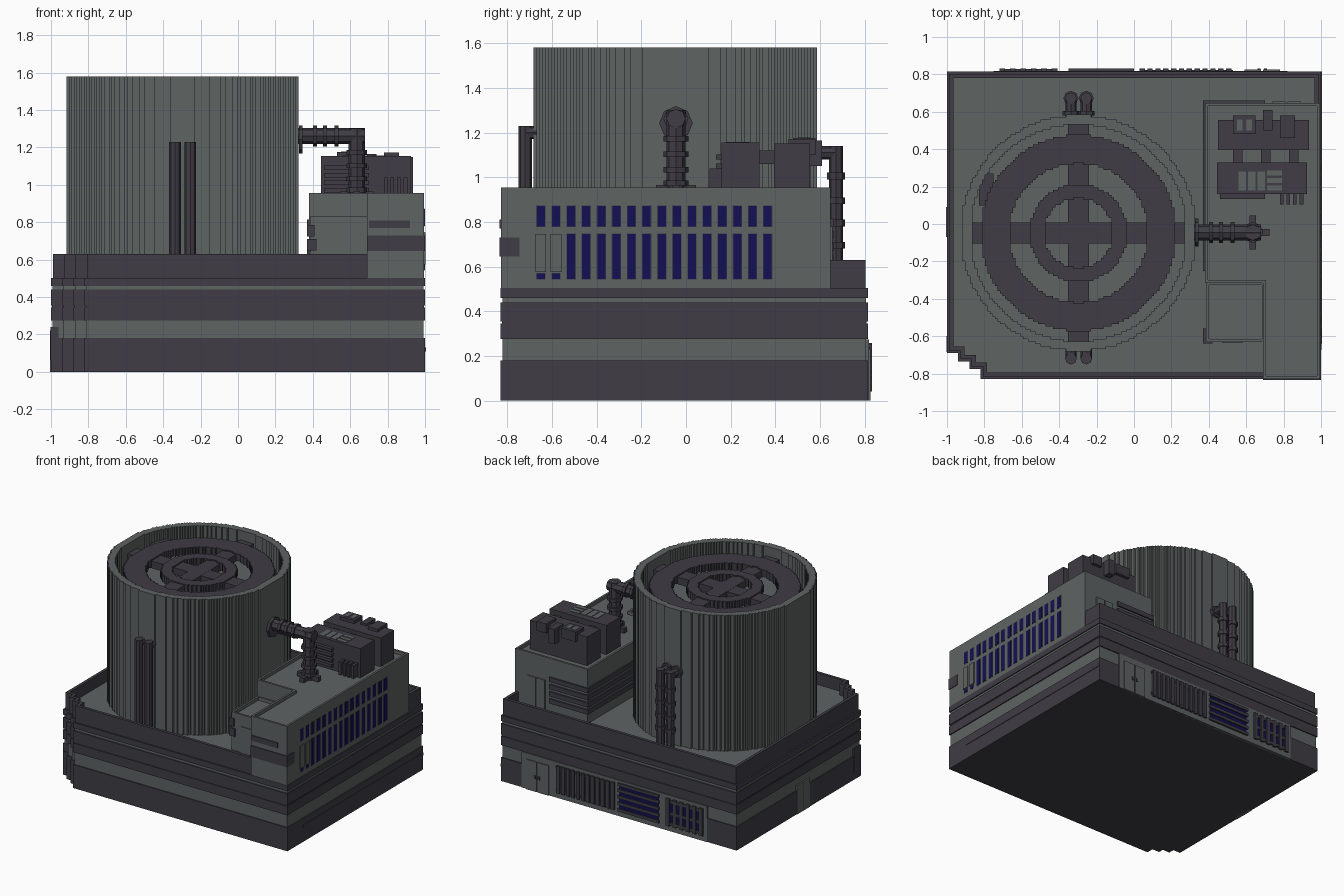
import bpy, bmesh, math
from mathutils import Vector

if "Cube" in bpy.data.objects:
    bpy.data.objects.remove(bpy.data.objects["Cube"])


def material(name, rgb):
    m = bpy.data.materials.new(name)
    m.diffuse_color = (*rgb, 1)
    m.use_nodes = True
    m.node_tree.nodes["Principled BSDF"].inputs["Base Color"].default_value = m.diffuse_color
    return m


GRAY = material("concrete_gray", (0.112, 0.125, 0.123))
DARK = material("dark_metal", (0.050, 0.046, 0.058))
NAVY = material("navy_glass", (0.006, 0.005, 0.085))


def finish(name, bm, mat):
    bmesh.ops.recalc_face_normals(bm, faces=bm.faces)
    me = bpy.data.meshes.new(name)
    bm.to_mesh(me)
    bm.free()
    me.materials.append(mat)
    ob = bpy.data.objects.new(name, me)
    bpy.context.collection.objects.link(ob)
    return ob


def boxes(name, mat, items):
    """One object from boxes given as (x0, x1, y0, y1, z0, z1)."""
    bm = bmesh.new()
    for x0, x1, y0, y1, z0, z1 in items:
        r = bmesh.ops.create_cube(bm, size=1)
        for v in r["verts"]:
            v.co = ((x0 + x1) / 2 + v.co.x * (x1 - x0), (y0 + y1) / 2 + v.co.y * (y1 - y0),
                    (z0 + z1) / 2 + v.co.z * (z1 - z0))
    return finish(name, bm, mat)


def prism(name, mat, loops, z0, z1):
    """Upright solid from an outline, with optional hole outlines."""
    bm = bmesh.new()
    edges = []
    for pts in loops:
        vs = [bm.verts.new((x, y, z0)) for x, y in pts]
        edges += [bm.edges.new((vs[i - 1], vs[i])) for i in range(len(vs))]
    if len(loops) == 1:
        bm.faces.new(vs)
    else:
        bmesh.ops.triangle_fill(bm, edges=edges, use_beauty=True, use_dissolve=False)
    r = bmesh.ops.extrude_face_region(bm, geom=bm.faces[:], use_keep_orig=True)
    for v in r["geom"]:
        if isinstance(v, bmesh.types.BMVert):
            v.co.z = z1
    return finish(name, bm, mat)


def rods(name, mat, items):
    """Eight-sided rods given as (start, end, radius)."""
    bm = bmesh.new()
    for a, b, rad in items:
        a, b = Vector(a), Vector(b)
        d = b - a
        mat4 = d.to_track_quat('Z', 'Y').to_matrix().to_4x4()
        mat4.translation = (a + b) / 2
        bmesh.ops.create_cone(bm, cap_ends=True, segments=8, radius1=rad, radius2=rad,
                              depth=d.length, matrix=mat4)
    return finish(name, mat=mat, bm=bm)


def outline(d):
    """Building footprint with the stepped front left corner, inset by d."""
    low = [(-1, -.69), (-.94, -.69), (-.94, -.735), (-.88, -.735), (-.88, -.775), (-.82, -.775), (-.82, -.83)]
    return [(x + d, y + d) for x, y in low] + [(1 - d, -.83 + d), (1 - d, .815 - d), (-1 + d, .815 - d)]


CX, CY = -.297, -.048


def stepped_circle(r, u=.0135):
    """Circle made of small square steps, like the tower's ribbed wall."""
    n = int(r / u)
    h = [round(math.sqrt(max(r * r - ((i + .5) * u) ** 2, 0)) / u) * u for i in range(-n, n)]
    top = []
    for i, y in enumerate(h):
        for x in ((i - n) * u, (i - n + 1) * u):
            top.append((x, max(y, u)))
    full = top + [(x, -y) for x, y in reversed(top)]
    out = []
    for k, p in enumerate(full):      # keep only real corners
        a, b = full[k - 1], full[(k + 1) % len(full)]
        if abs((p[0] - a[0]) * (b[1] - p[1]) - (p[1] - a[1]) * (b[0] - p[0])) > 1e-9:
            out.append((CX + p[0], CY + p[1]))
    return out


# Base: gray core with dark bands, roof deck and parapet
prism("base_wall", GRAY, [outline(.008)], 0.002, .50)
for i, (z0, z1) in enumerate([(0, .18), (.275, .345), (.355, .44), (.46, .503)]):
    prism(f"base_band_{i}", DARK, [outline(0)], z0, z1)
prism("band_groove", DARK, [outline(.006)], .34, .36)
prism("roof_deck", GRAY, [outline(.02)], .50, .54)
prism("parapet", DARK, [outline(.012), outline(.035)], .50, .63)
boxes("side_ledge", DARK, [(.99, 1.004, -.64, .815, .11, .13)])

# Tower: ribbed wall, sunken floor, fan rings and spokes
prism("tower_wall", GRAY, [stepped_circle(.632), stepped_circle(.58)], .53, 1.58)
prism("tower_floor", GRAY, [stepped_circle(.59)], 1.34, 1.38)
prism("fan_outer_ring", DARK, [stepped_circle(.525), stepped_circle(.372)], 1.46, 1.515)
prism("fan_inner_ring", DARK, [stepped_circle(.262), stepped_circle(.185)], 1.46, 1.515)
boxes("fan_spokes", DARK, [(CX - .585, CX + .585, CY - .057, CY + .057, 1.45, 1.505),
                           (CX - .057, CX + .057, CY - .585, CY + .585, 1.451, 1.506),
                           (-.83, -.75, .10, .27, 1.46, 1.50)])

# Twin downpipes at the front and back of the tower
items = []
for x in (-.337, -.255):
    for y, wall, ztop in ((-.72, -.66, 1.20), (.672, .56, 1.11)):
        items += [((x, y, .53), (x, y, ztop + .03), .031), ((x, wall, ztop), (x, y, ztop), .03)]
        if y > 0:
            items += [((x, y, z), (x, y, z + .03), .04) for z in (.68, .78, .88, .99)]
            items += [((x, .58, ztop), (x, .605, ztop), .045)]
rods("downpipes", DARK, items)

# Large elbow pipe from the tower to the office roof
PX, PZ, PY = .635, 1.262, -.045
items = [((.30, PY, PZ), (PX + .045, PY, PZ), .043), ((PX, PY, .92), (PX, PY, PZ + .04), .043),
         ((.325, PY, PZ - .02), (.345, PY, PZ - .02), .075)]
items += [((x, PY, PZ), (x + .022, PY, PZ), .056) for x in (.40, .455, .515)]
items += [((PX, PY, z), (PX, PY, z + .025), .056) for z in (.96, 1.02, 1.09, 1.16)]
rods("elbow_pipe", DARK, items)
boxes("pipe_foot", DARK, [(PX - .09, PX + .09, PY - .018, PY + .018, .93, .965),
                          (PX - .018, PX + .018, PY - .09, PY + .09, .931, .966)])

# Office block: L-shaped walls, parapet and lower terrace
def office(d):
    return [(.69 + d, -.828 + d), (.995 - d, -.828 + d), (.995 - d, .648 - d), (.38 + d, .648 - d),
            (.38 + d, -.315 + d), (.69 + d, -.315 + d)]


def terrace(d):
    return [(.385 + d, -.63 + d), (.70 - d, -.63 + d), (.70 - d, -.31 - d), (.385 + d, -.31 - d)]


prism("office_block", GRAY, [office(0)], .503, .93)
prism("office_parapet", GRAY, [office(0), office(.016)], .93, .955)
prism("terrace_block", GRAY, [terrace(0)], .503, .805)
prism("terrace_parapet", GRAY, [terrace(0), terrace(.015)], .805, .83)

# Windows on the right wall: sixteen columns, two rows
glass, frames, shutters = [], [], []
for i in range(16):
    y = -.65 + i * .0677
    for z0, z1 in ((.78, .87), (.545, .745)):
        if i < 2 and z0 < .6:
            shutters.append((.99, 1.003, y - .024, y + .024, .575, .745))
            z1 = .568
        frames.append((.99, .9965, y - .021, y + .021, z0 - .003, z1 + .003))
        glass.append((.99, .9985, y - .018, y + .018, z0, z1))
boxes("window_frames", DARK, frames)
boxes("window_glass", NAVY, glass)
boxes("window_shutters", GRAY, shutters)

# Office front trims, corner vents, slats and doors
boxes("office_trim", DARK, [(.69, 1.0, -.835, -.745, .645, .73), (.70, .92, -.835, -.82, .77, .81)])
boxes("corner_vents", DARK, [(.37, .42, -.64, -.56, .65, .71), (.37, .41, -.64, -.56, .725, .785)])
slats = []
for z in (.615, .67, .725, .78):
    slats += [(.37, .70, .64, .66, z, z + .035), (.37, .39, -.25, .66, z, z + .035)]
boxes("office_slats", DARK, slats)
boxes("office_doors", GRAY, [(.47, .58, -.636, -.62, .54, .74), (.74, .81, .64, .655, .54, .78),
                             (.82, .89, .64, .655, .54, .78)])

# Rooftop cooling units with fins, top boxes and link pipes
boxes("rooftop_units", DARK, [
    (.445, .925, .16, .33, .92, 1.155), (.45, .935, .395, .555, .92, 1.15),
    (.53, .65, .48, .58, 1.10, 1.175), (.78, .86, .46, .58, 1.10, 1.172),
    (.69, .74, .50, .61, 1.05, 1.165)]
    + [(x, x + .05, .32, .40, 1.06, 1.12) for x in (.53, .68, .83)]
    + [(.46, .70, .135, .17, z, z + .022) for z in (.96, 1.0, 1.04, 1.08)]
    + [(x, x + .02, .105, .17, .94, 1.04) for x in (.78, .815, .85, .885)])
boxes("unit_grilles", GRAY, [(x, x + .04, .18, .28, 1.15, 1.158) for x in (.56, .61, .66)]
      + [(.71, .79, y, y + .025, 1.15, 1.158) for y in (.18, .22, .26)]
      + [(.55, .58, .50, .56, 1.17, 1.178), (.60, .63, .50, .56, 1.17, 1.178)])

# Back wall: gray panel, doors, louvers and glazed shutters
boxes("back_panel", GRAY, [(-.75, .82, .80, .819, .0, .274)])
boxes("back_doors", GRAY, [(.69, .78, .81, .826, .0, .23), (.59, .68, .81, .826, .0, .23)])
boxes("door_handles", DARK, [(.695, .71, .82, .832, .10, .125), (.66, .675, .82, .832, .10, .125)])
boxes("back_louvers", DARK,
      [(.03 + i * .042, .058 + i * .042, .81, .832, .04, .25) for i in range(12)]
      + [(.03, .53, .81, .824, z, z + .02) for z in (.05, .22)]
      + [(-.35, .0, .81, .832, z, z + .022) for z in (.04, .09, .14, .19, .235)]
      + [(-.72 + i * .056, -.69 + i * .056, .81, .832, .04, .25) for i in range(6)]
      + [(-.72, -.41, .81, .828, z, z + .02) for z in (.05, .13, .22)])
boxes("back_glass", NAVY, [(-.34, -.01, .81, .823, .05, .245), (-.71, -.42, .81, .823, .06, .23)])

# Left side door and front left corner box
boxes("side_door", GRAY, [(-1.004, -.98, -.07, .09, .0, .22)])
boxes("side_door_seam", DARK, [(-1.006, -.98, .006, .012, .0, .22)])
boxes("corner_box", DARK, [(-1.003, -.96, -.685, -.60, .06, .24)])
